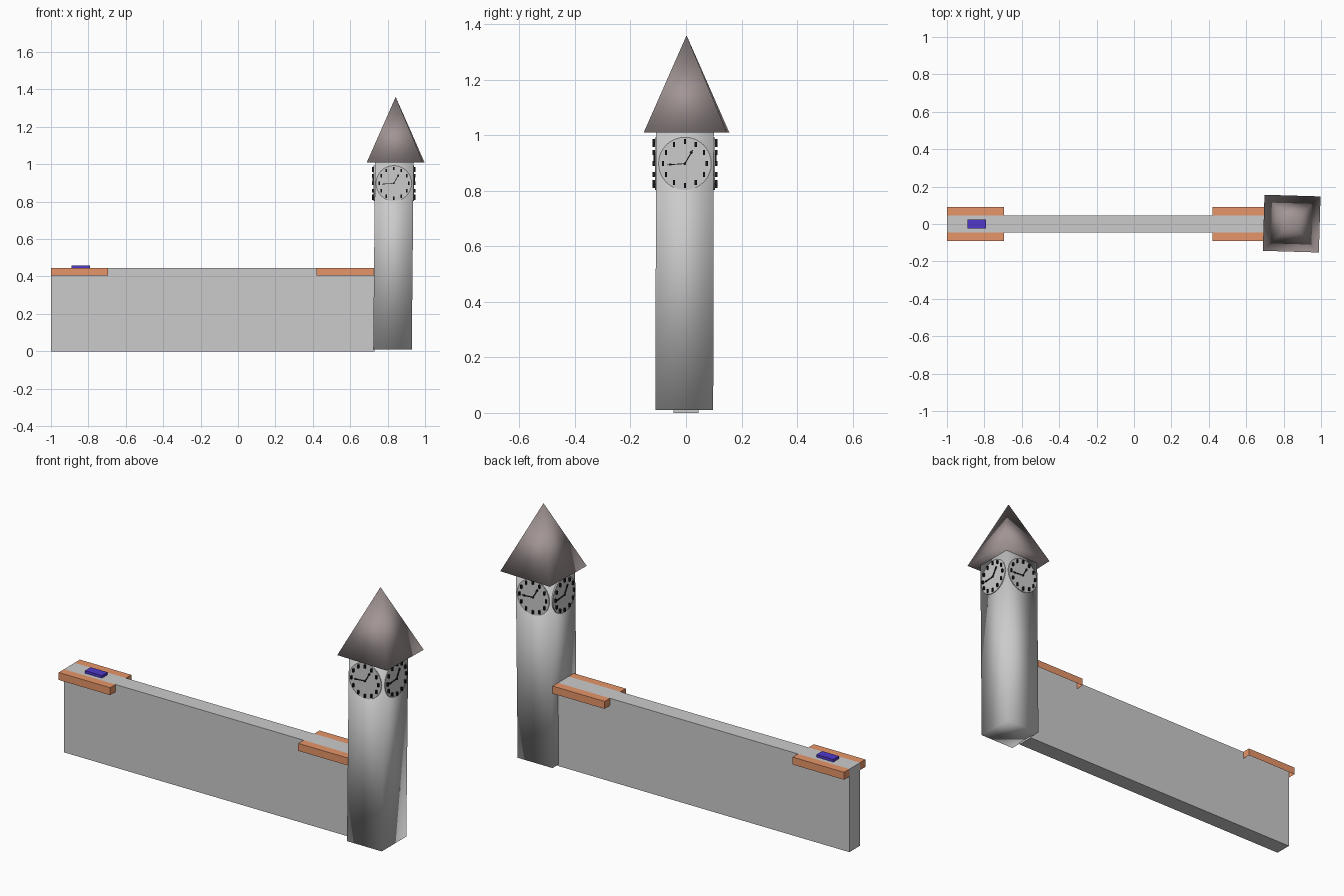
import bpy, bmesh
from math import radians, sin, cos, pi
from mathutils import Matrix, Vector

if "Cube" in bpy.data.objects:
    bpy.data.objects.remove(bpy.data.objects["Cube"])


def material(name, rgb):
    m = bpy.data.materials.new(name)
    m.diffuse_color = (*rgb, 1)
    m.use_nodes = True
    m.node_tree.nodes["Principled BSDF"].inputs["Base Color"].default_value = m.diffuse_color
    return m


ORANGE = material("orange", (0.80, 0.30, 0.14))
BLUE = material("blue", (0.08, 0.04, 0.60))
BROWN = material("roof_brown", (0.36, 0.30, 0.30))
BLACK = material("black", (0.01, 0.01, 0.01))


def finish(name, bm, mat=None, smooth=False):
    me = bpy.data.meshes.new(name)
    bmesh.ops.recalc_face_normals(bm, faces=bm.faces)
    bm.to_mesh(me)
    bm.free()
    ob = bpy.data.objects.new(name, me)
    bpy.context.collection.objects.link(ob)
    if mat:
        me.materials.append(mat)
    if smooth:
        for p in me.polygons:
            p.use_smooth = True
    return ob


def add_box(bm, lo, hi, rot=None):
    lo, hi = Vector(lo), Vector(hi)
    size = Matrix.Diagonal((*(hi - lo), 1))
    m = Matrix.Translation((lo + hi) / 2) @ size
    if rot:
        m = rot @ m
    return bmesh.ops.create_cube(bm, size=1, matrix=m)["verts"]


def box(name, lo, hi, mat=None):
    bm = bmesh.new()
    add_box(bm, lo, hi)
    return finish(name, bm, mat)


# Long wall and the small plate on top of it
box("wall", (-1, -0.045, 0), (0.73, 0.045, 0.445))
box("top_plate", (-0.89, -0.024, 0.445), (-0.79, 0.024, 0.459), BLUE)

# Ledges on both sides at each wall end, open underneath and against the wall
for end, x0, x1 in (("left", -1, -0.695), ("right", 0.42, 0.73)):
    for side, s in (("front", -1), ("back", 1)):
        bm = bmesh.new()
        add_box(bm, (x0, min(s * 0.045, s * 0.09), 0.405),
                (x1, max(s * 0.045, s * 0.09), 0.445))
        bm.normal_update()
        gone = [f for f in bm.faces if f.normal.z < -0.9 or f.normal.y * s < -0.9]
        bmesh.ops.delete(bm, geom=gone, context="FACES")
        ob = finish(f"ledge_{end}_{side}", bm, ORANGE)
        # outward normals for the open shell
        if (ob.data.polygons[0].center - Vector(((x0 + x1) / 2, s * 0.067, 0.425))).dot(
                ob.data.polygons[0].normal) < 0:
            ob.data.flip_normals()

# Tower shaft, leaning very slightly
bm = bmesh.new()
verts = add_box(bm, (0.723, -0.110, 0.01), (0.929, 0.098, 1.01))
for v in verts:
    if v.co.z > 0.5:
        v.co.x += 0.010
        v.co.y += 0.002
finish("tower", bm, smooth=True)

# Pyramid roof
bm = bmesh.new()
turn = Matrix.Translation((0.843, 0.002, 1.185)) @ Matrix.Rotation(radians(43.3), 4, "Z")
bmesh.ops.create_cone(bm, cap_ends=True, segments=4, radius1=0.212, radius2=0,
                      depth=0.35, matrix=turn)
bmesh.ops.remove_doubles(bm, verts=bm.verts, dist=0.0001)
finish("roof", bm, BROWN, smooth=True)

# Clock on each of the four tower sides: dial, hour marks and hands
HALF = 0.104
CENTRE = Matrix.Translation((0.833, -0.004, 0.898))
for k, side in enumerate(("front", "right", "back", "left")):
    place = CENTRE @ Matrix.Rotation(k * pi / 2, 4, "Z") @ Matrix.Translation((0, -HALF, 0))

    bm = bmesh.new()
    bmesh.ops.create_cone(bm, cap_ends=True, segments=32, radius1=0.095, radius2=0.095,
                          depth=0.008, matrix=Matrix.Rotation(pi / 2, 4, "X"))
    bm.transform(place)
    finish(f"dial_{side}", bm)

    bm = bmesh.new()
    for h in range(12):
        a = h * pi / 6
        x, z = 0.079 * sin(a), 0.079 * cos(a)
        add_box(bm, (x - 0.004, -0.013, z - 0.009), (x + 0.004, -0.004, z + 0.009))
    bm.transform(place)
    finish(f"hour_marks_{side}", bm, BLACK)

    bm = bmesh.new()
    for length, width, deg in ((0.056, 0.004, 30), (0.064, 0.003, 266)):
        rot = Matrix.Rotation(radians(deg), 4, "Y")
        add_box(bm, (-width / 2, -0.009, 0), (width / 2, -0.004, length), rot)
        add_box(bm, (-width * 1.2, -0.009, length * 0.75),
                (width * 1.2, -0.004, length * 0.9), rot)
    bmesh.ops.create_cone(bm, cap_ends=True, segments=12, radius1=0.005, radius2=0.005,
                          depth=0.006, matrix=Matrix.Translation((0, -0.007, 0))
                          @ Matrix.Rotation(pi / 2, 4, "X"))
    bm.transform(place)
    finish(f"clock_hands_{side}", bm, BLACK)
